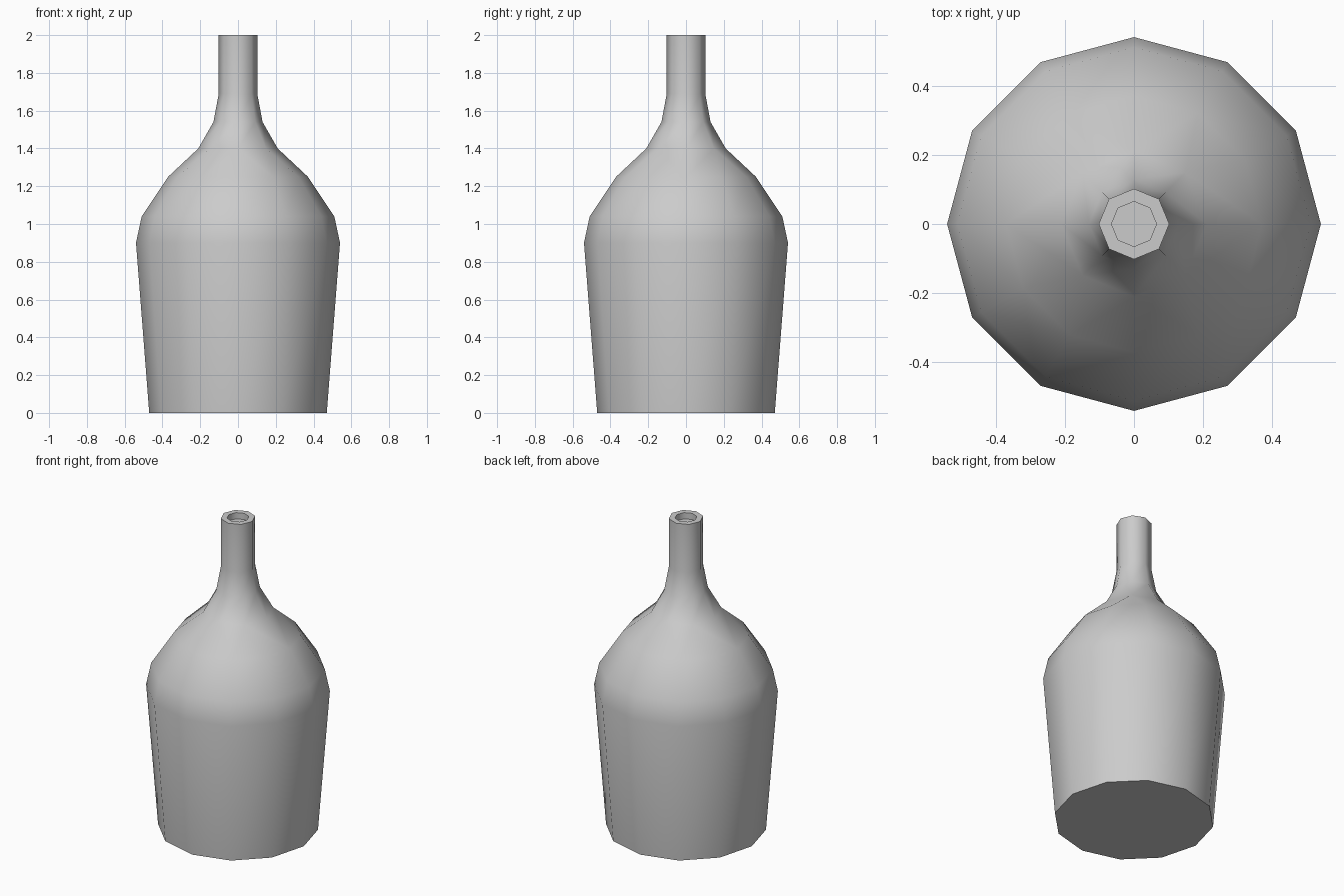
import bpy, bmesh, math

cube = bpy.data.objects.get("Cube")
if cube:
    bpy.data.objects.remove(cube, do_unlink=True)

glass = bpy.data.materials.new("grey")
glass.use_nodes = True
GREY = (0.6, 0.6, 0.6, 1)
glass.diffuse_color = GREY
glass.node_tree.nodes["Principled BSDF"].inputs["Base Color"].default_value = GREY

bm = bmesh.new()


def ring(sides, radius, z):
    step = math.tau / sides
    return [bm.verts.new((radius * math.cos(i * step), radius * math.sin(i * step), z))
            for i in range(sides)]


def loft(rings):
    for low, up in zip(rings, rings[1:]):
        n = len(low)
        for i in range(n):
            j = (i + 1) % n
            bm.faces.new((low[i], low[j], up[j], up[i]))


# Twelve-sided body and shoulder
body = [ring(12, r, z) for r, z in
        [(0.47, 0), (0.54, 0.9), (0.51, 1.04), (0.37, 1.25)]]
loft(body)
bm.faces.new(body[0][::-1])

# Eight-sided neck, rim and shallow mouth
neck = [ring(8, r, z) for r, z in
        [(0.21, 1.4), (0.13, 1.54), (0.102, 1.69), (0.102, 2), (0.065, 2), (0.065, 1.96)]]
loft(neck)
bm.faces.new(neck[-1])

# Join three body sides to two neck sides in each quarter, mirrored about both axes
low, up = body[-1], neck[0]
for start, way in ((0, 1), (0, -1), (6, 1), (6, -1)):
    a, b, c, d = [low[(start + way * k) % 12] for k in range(4)]
    e, f, g = [up[(start * 2 // 3 + way * k) % 8] for k in range(3)]
    for tri in ((a, f, e), (a, b, f), (b, c, f), (c, g, f), (c, d, g)):
        bm.faces.new(tri[::way])

bmesh.ops.recalc_face_normals(bm, faces=bm.faces)
mesh = bpy.data.meshes.new("bottle")
bm.to_mesh(mesh)
bm.free()
mesh.materials.append(glass)
bottle = bpy.data.objects.new("bottle", mesh)
bpy.context.collection.objects.link(bottle)

# Smooth walls, crisp base and rim
bpy.ops.object.select_all(action='DESELECT')
bottle.select_set(True)
bpy.context.view_layer.objects.active = bottle
bpy.ops.object.shade_smooth_by_angle(angle=math.radians(60))
